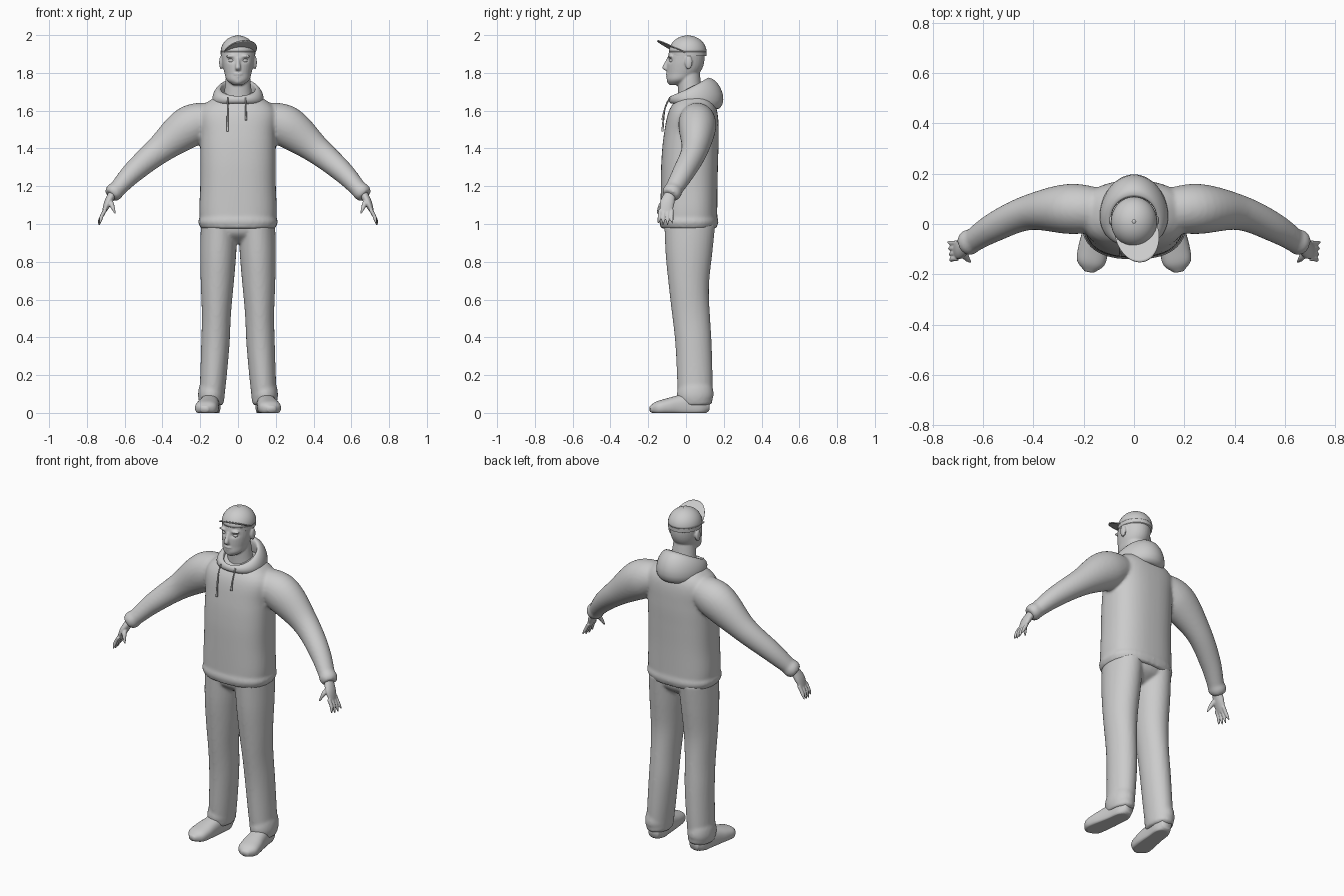
import bpy, bmesh, math
from math import sin, cos, pi, exp
from mathutils import Vector

default_cube = bpy.data.objects.get("Cube")
if default_cube:
    bpy.data.objects.remove(default_cube, do_unlink=True)

SHADE = (0.6, 0.6, 0.6, 1)
grey = bpy.data.materials.new("light_grey")
grey.use_nodes = True
grey.diffuse_color = SHADE
grey.node_tree.nodes["Principled BSDF"].inputs["Base Color"].default_value = SHADE
UP, BACK = Vector((0, 0, 1)), Vector((0, 1, 0))
SIDES = {"left": 1, "right": -1}


def skin(name, rings, loop=False, wrap=True):
    """Bridge rings of points into a smooth mesh object."""
    bm = bmesh.new()
    rows = [[bm.verts.new(point) for point in ring] for ring in rings]
    if wrap and not loop:
        bm.faces.new(rows[0])
        bm.faces.new(rows[-1])
    if loop:
        rows.append(rows[0])
    if wrap:
        rows = [row + row[:1] for row in rows]
    for lower, upper in zip(rows, rows[1:]):
        for a, b, c, d in zip(lower, lower[1:], upper[1:], upper):
            bm.faces.new((a, b, c, d))
    bmesh.ops.recalc_face_normals(bm, faces=bm.faces)
    mesh = bpy.data.meshes.new(name)
    bm.to_mesh(mesh)
    bm.free()
    mesh.materials.append(grey)
    mesh.shade_smooth()
    ob = bpy.data.objects.new(name, mesh)
    bpy.context.collection.objects.link(ob)
    return ob


def mix(a, b, t):
    return a + (b - a) * t


def curve(values, t):
    """Smooth value at t along evenly spaced key values."""
    last = len(values) - 1
    i = min(int(t * last), last - 1)
    f = t * last - i
    p, q = values[i], values[i + 1]
    leave = (q - values[max(i - 1, 0)]) / 2
    arrive = (values[min(i + 2, last)] - p) / 2
    ease = f * f * (3 - 2 * f)
    return mix(p, q, ease) + leave * (f * (1 - f) ** 2) - arrive * (f * f * (1 - f))


def tube(name, path, width, depth, side=1, ref=BACK, follow=True, power=2, steps=30, sides=32):
    """Oval tube along a path, with half widths and half depths spread evenly."""
    path = [Vector(p) for p in path]
    rings = []
    for i in range(steps + 1):
        t = i / steps
        centre, w, d = curve(path, t), curve(width, t), curve(depth, t)
        ahead = curve(path, min(t + .02, 1)) - curve(path, max(t - .02, 0)) if follow else UP
        ahead = ahead.normalized()
        v = (ref - ahead * ref.dot(ahead)).normalized()
        u = ahead.cross(v)
        ring = []
        for j in range(sides):
            a = 2 * pi * j / sides
            c, s = [math.copysign(abs(f) ** (2 / power), f) for f in (cos(a), sin(a))]
            p = centre + u * (c * w) + v * (s * d)
            ring.append((p.x * side, p.y, max(p.z, 0)))
        rings.append(ring)
    return skin(name, rings)


def ball(name, centre, size, low=0):
    """Ellipsoid; low = pi / 2 keeps only the upper half."""
    centre, size = Vector(centre), Vector(size)
    rings = []
    for i in range(13):
        b = mix(low + .03, pi - .03, i / 12)
        rings.append([centre + size * Vector((sin(b) * cos(a), sin(b) * sin(a), -cos(b)))
                      for a in (2 * pi * j / 32 for j in range(32))])
    return skin(name, rings)


def fuse(name, parts, voxel, smoothing):
    """Blend overlapping parts into one continuous surface."""
    bpy.ops.object.select_all(action='DESELECT')
    for part in parts:
        part.select_set(True)
    ob = bpy.context.view_layer.objects.active = parts[0]
    bpy.ops.object.join()
    ob.name = name
    blend = ob.modifiers.new("blend", 'REMESH')
    blend.mode, blend.voxel_size = 'VOXEL', voxel
    soften = ob.modifiers.new("soften", 'SMOOTH')
    soften.factor, soften.iterations = .5, smoothing
    for modifier in ("blend", "soften"):
        bpy.ops.object.modifier_apply(modifier=modifier)
    ob.data.shade_smooth()
    return ob


# Sweatshirt: body, hem, sleeves and cuffs
shirt = [tube("body", [(0, .015, .98), (0, .02, 1.34), (0, .045, 1.7)],
              [.2, .205, .2, .2, .2, .2, .08], [.15, .15, .15, .15, .145, .125, .06],
              follow=False, power=2.5, sides=48),
         tube("hem", [(0, .015, .975), (0, .015, 1.04)], [.19, .21, .2], [.14, .156, .15],
              follow=False, power=2.5, sides=48)]
for side in SIDES.values():
    shirt.append(tube("sleeve", [(.1, .05, 1.57), (.25, .06, 1.52), (.42, .045, 1.39),
                                 (.56, -.015, 1.27), (.66, -.08, 1.16)],
                      [.07, .11, .075, .057, .04], [.08, .1, .07, .058, .044], side))
    shirt.append(tube("cuff", [(.635, -.06, 1.19), (.675, -.085, 1.15)],
                      [.038, .047, .047, .036], [.04, .05, .05, .04], side))
fuse("sweatshirt", shirt, .009, 5)

# Hood: a slim roll at the throat that swells into a pouch at the back
hood = []
for i in range(64):
    a = 2 * pi * i / 64
    t = (1 - cos(a)) / 2
    section = []
    for j in range(16):
        b = 2 * pi * j / 16
        swell = cos(b) * (1 if cos(b) > 0 else .4)
        lean = .02 * t * sin(b)
        section.append(((.105 + .03 * swell - lean) * sin(a),
                        .03 - cos(a) * (.107 + mix(.015, .057, t) * swell - lean),
                        mix(1.658, 1.69, t) + mix(.02, .085, t) * sin(b)))
    hood.append(section)
skin("hood", hood, loop=True)

# Drawstrings
for x, end in ((-.055, 1.49), (.042, 1.55)):
    tube("drawstring", [(x, -.085, 1.67), (x, -.112, 1.61), (x, -.125, end)],
         [.004, .004, .006], [.004, .004, .006], sides=10)

# Trousers: hips, legs and gathered ankles
trousers = [tube("hips", [(0, .02, .9), (0, .02, 1)], [.05, .18, .19], [.06, .12, .13], follow=False)]
for side in SIDES.values():
    trousers.append(tube("leg", [(.14, .05, .05), (.12, .04, .36), (.11, .015, .68), (.1, .02, 1)],
                         [.065, .07, .075, .077, .087, .096, .096],
                         [.09, .094, .096, .1, .107, .125, .135], side, follow=False))
    trousers.append(tube("ankle", [(.143, .047, .04), (.14, .05, .14)],
                         [.058, .07, .066], [.075, .097, .09], side, follow=False))
fuse("trousers", trousers, .009, 4)

# Shoes and hands
for label, side in SIDES.items():
    tube(label + "_shoe", [(.135, .12, .04), (.155, -.05, .035), (.178, -.19, .02)],
         [.03, .048, .05, .055, .06, .055, .02], [.03, .06, .065, .055, .045, .035, .015],
         side, UP, power=2.4)
    hand = [tube("palm", [(.662, -.08, 1.165), (.69, -.1, 1.11), (.713, -.106, 1.055)],
                 [.022, .02, .008], [.028, .038, .03], side),
            tube("thumb", [(.68, -.1, 1.125), (.668, -.132, 1.1), (.65, -.152, 1.055)],
                 [.014, .013, .004], [.014, .013, .004], side, sides=12)]
    for k in range(4):
        spread = (k - 1.5) * .021
        tip = (.73 + .004 * k, -.11 + spread * 1.2, .99 + .009 * abs(k - 1.5))
        hand.append(tube("finger", [(.703, -.106 + spread, 1.075), (.722, -.108 + spread, 1.04), tip],
                         [.01, .01, .009, .003], [.01, .01, .009, .003], side, sides=12))
    fuse(label + "_hand", hand, .004, 2)

# Head: skull, neck, nose, mouth, ears and brows
head = [tube("skull", [(0, -.055, 1.735), (0, -.015, 1.8), (0, 0, 1.87), (0, .005, 1.95)],
             [.025, .06, .072, .08, .085, .086, .07], [.03, .066, .086, .096, .098, .093, .08],
             follow=False),
        tube("neck", [(0, .03, 1.62), (0, .01, 1.82)], [.085, .07, .06], [.07, .063, .06], follow=False),
        tube("nose", [(0, -.09, 1.88), (0, -.11, 1.83), (0, -.1, 1.81)],
             [.008, .01, .014, .013, .005], [.01, .012, .016, .012, .005], follow=False),
        ball("upper_lip", (0, -.097, 1.793), (.024, .01, .007)),
        ball("lower_lip", (0, -.094, 1.78), (.02, .011, .007)),
        ball("chin", (0, -.084, 1.756), (.024, .017, .015))]
for side in SIDES.values():
    head.append(ball("ear", (side * .09, .014, 1.855), (.01, .02, .036)))
    head.append(ball("brow", (side * .036, -.084, 1.888), (.03, .012, .009)))
head = fuse("head", head, .005, 3)

# Eye sockets pressed in, eyeballs set inside
for vert in head.data.vertices:
    if vert.co.y < -.04:
        across, above = (abs(vert.co.x) - .036) / .018, (vert.co.z - 1.866) / .011
        vert.co.y += .01 * exp(-across ** 2 - above ** 2)
for label, side in SIDES.items():
    ball(label + "_eye", (side * .035, -.075, 1.865), (.016, .013, .011))

# Cap: band, crown, button and turned brim
tube("cap_band", [(0, .009, 1.89), (0, .009, 1.912)], [.091, .092], [.099, .1], follow=False)
ball("cap_crown", (0, .009, 1.91), (.092, .1, .088), pi / 2)
ball("cap_button", (0, .01, 1.996), (.008, .008, .004))
brim = []
for i in range(9):
    row = []
    for j in range(25):
        a = mix(-1.3, 1.3, j / 24)
        reach = i / 100 * cos(a) ** .5
        row.append((.09 * sin(a), -.082 * cos(a) - reach, 1.893 + .045 * cos(a) + reach * .45))
    brim.append(row)
brim = skin("cap_brim", brim, wrap=False)
brim.rotation_euler.z = .24
brim.location.y = .009
brim.modifiers.new("thickness", 'SOLIDIFY').thickness = .006
